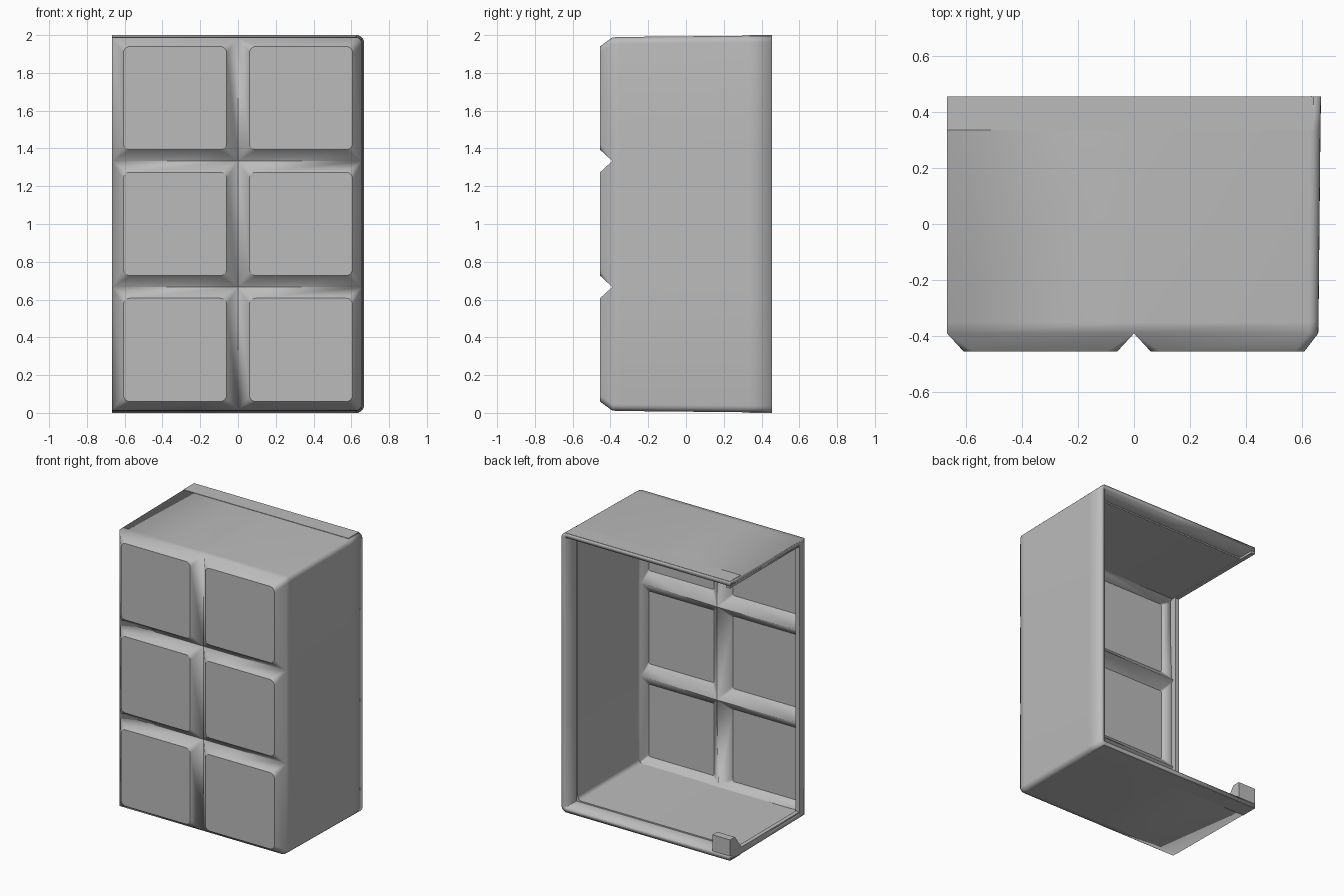
import bpy, bmesh, math
from mathutils import Vector

if "Cube" in bpy.data.objects:
    bpy.data.objects.remove(bpy.data.objects["Cube"], do_unlink=True)

HX, HY, TOP = 0.667, 0.455, 2.0      # half width, half depth, height
WALL = 0.032                         # shell thickness
FRONT_X, DRAFT = 0.657, 0.012        # walls taper slightly to the front
GROOVE_Y = -0.39

grey = bpy.data.materials.new("light grey")
grey.use_nodes = True
colour = (0.5, 0.5, 0.5, 1)
grey.diffuse_color = colour
grey.node_tree.nodes["Principled BSDF"].inputs["Base Color"].default_value = colour


def add_object(name, bm, smooth=None):
    mesh = bpy.data.meshes.new(name)
    bm.to_mesh(mesh)
    bm.free()
    obj = bpy.data.objects.new(name, mesh)
    bpy.context.collection.objects.link(obj)
    mesh.materials.append(grey)
    if smooth:
        bpy.ops.object.select_all(action="DESELECT")
        obj.select_set(True)
        bpy.context.view_layer.objects.active = obj
        bpy.ops.object.shade_smooth_by_angle(angle=math.radians(smooth))
    return obj


def box(name, x, y, z):
    bm = bmesh.new()
    bmesh.ops.create_cube(bm, size=1)
    for v in bm.verts:
        v.co = [(lo + hi) / 2 + c * (hi - lo) for c, (lo, hi) in zip(v.co, (x, y, z))]
    return add_object(name, bm)


def rounded_rect(x0, x1, z0, z1, radii, steps=5):
    """Counter-clockwise outline seen from the front, one radius per corner."""
    points = []
    corners = ((x0, z0, 1, 1), (x1, z0, -1, 1), (x1, z1, -1, -1), (x0, z1, 1, -1))
    for i, ((cx, cz, sx, sz), r) in enumerate(zip(corners, radii)):
        for k in range(steps + 1):
            a = math.pi + (i + k / steps) * math.pi / 2
            points.append((cx + r * (sx + math.cos(a)), cz + r * (sz + math.sin(a))))
    return points


# Shell: six raised pads with sloping borders
bm = bmesh.new()
columns = (-HX, 0, FRONT_X)
rows = (DRAFT, TOP / 3, TOP * 2 / 3, TOP - DRAFT)
for col in range(2):
    for row in range(3):
        px, pz = (col - 1) * HX, row * TOP / 3
        inner = rounded_rect(px + 0.06, px + 0.607, pz + 0.06, pz + 0.607, [0.035] * 4)
        r_low = 0.035 if (col, row) == (1, 0) else 0
        r_high = 0.035 if (col, row) == (1, 2) else 0
        outer = rounded_rect(columns[col], columns[col + 1], rows[row], rows[row + 1],
                             (0, r_low, r_high, 0))
        pad = [bm.verts.new((x, -HY, z)) for x, z in inner]
        rim = [bm.verts.new((x, GROOVE_Y, z)) for x, z in outer]
        face = bm.faces.new(pad)
        for e in face.edges:
            e.smooth = False
        for i in range(len(pad)):
            j = (i + 1) % len(pad)
            bm.faces.new((pad[j], pad[i], rim[i], rim[j]))
bmesh.ops.remove_doubles(bm, verts=bm.verts, dist=0.0005)

# Shell: top, left and bottom walls drawn back from the front rim
edges = [e for e in bm.edges if e.is_boundary
         and not all(v.co.x < -HX + 0.001 for v in e.verts)]
half, width = 1 - DRAFT, FRONT_X + HX
for y, new_half, new_right in ((-0.35, 0.99, 0.658), (0.335, 0.997, 0.665),
                               (HY, 0.998, HX)):
    out = bmesh.ops.extrude_edge_only(bm, edges=edges)["geom"]
    edges = [g for g in out if isinstance(g, bmesh.types.BMEdge)]
    for v in (g for g in out if isinstance(g, bmesh.types.BMVert)):
        v.co = Vector((-HX + (v.co.x + HX) * (new_right + HX) / width, y,
                       1 + (v.co.z - 1) * new_half / half))
    half, width = new_half, new_right + HX
    edges = [e for e in edges if e.is_boundary]
bmesh.ops.recalc_face_normals(bm, faces=bm.faces)
if min(bm.faces, key=lambda f: f.calc_center_median().y).normal.y > 0:
    bmesh.ops.reverse_faces(bm, faces=bm.faces)
shell = add_object("shell", bm, 50)
solid = shell.modifiers.new("thickness", "SOLIDIFY")
solid.thickness = WALL
solid.offset = -1
solid.use_even_offset = True

# Inner lining that stops short of the back rim
bm = bmesh.new()
loops = []
for inset in (WALL - 0.012, WALL + 0.012):
    path = rounded_rect(-HX, HX - inset, inset, TOP - inset, (0, 0.03, 0.03, 0))
    path = [p for i, p in enumerate(path) if 5 <= i <= 18]
    loops.append([[bm.verts.new((x, y, z)) for x, z in path] for y in (-0.36, 0.335)])
(of, ob), (nf, nb) = loops
for a, b in ((of, ob), (ob, nb), (nb, nf), (nf, of)):
    for i in range(len(a) - 1):
        bm.faces.new((a[i], a[i + 1], b[i + 1], b[i]))
for i in (0, -1):
    bm.faces.new((of[i], ob[i], nb[i], nf[i]))
bmesh.ops.remove_doubles(bm, verts=bm.verts, dist=0.0005)
bmesh.ops.recalc_face_normals(bm, faces=bm.faces)
add_object("inner_lining", bm, 30)

# Lips framing the open side, and the strip along the top's back edge
LIP = (-HX, -HX + 0.03)
box("top_lip", LIP, (-0.37, HY), (TOP - 0.05, TOP - 0.014))
box("bottom_lip", LIP, (-0.37, HY), (0.014, 0.05))
box("front_lip", LIP, (GROOVE_Y + 0.01, -0.33), (0.02, TOP - 0.02))
box("rear_strip", (-HX, 0.64), (0.335, HY), (TOP - 0.008, TOP))
box("base_strip", (-HX, 0.64), (0.335, HY), (0, 0.008))

# Corner post with a sloping front
bm = bmesh.new()
profile = ((HY, 0.01), (HY, 0.15), (0.40, 0.15), (0.31, 0.03), (0.31, 0.01))
face = bm.faces.new([bm.verts.new((-HX, y, z)) for y, z in profile])
out = bmesh.ops.extrude_face_region(bm, geom=[face])["geom"]
for v in out:
    if isinstance(v, bmesh.types.BMVert):
        v.co.x += 0.14
bmesh.ops.recalc_face_normals(bm, faces=bm.faces)
add_object("corner_post", bm)
